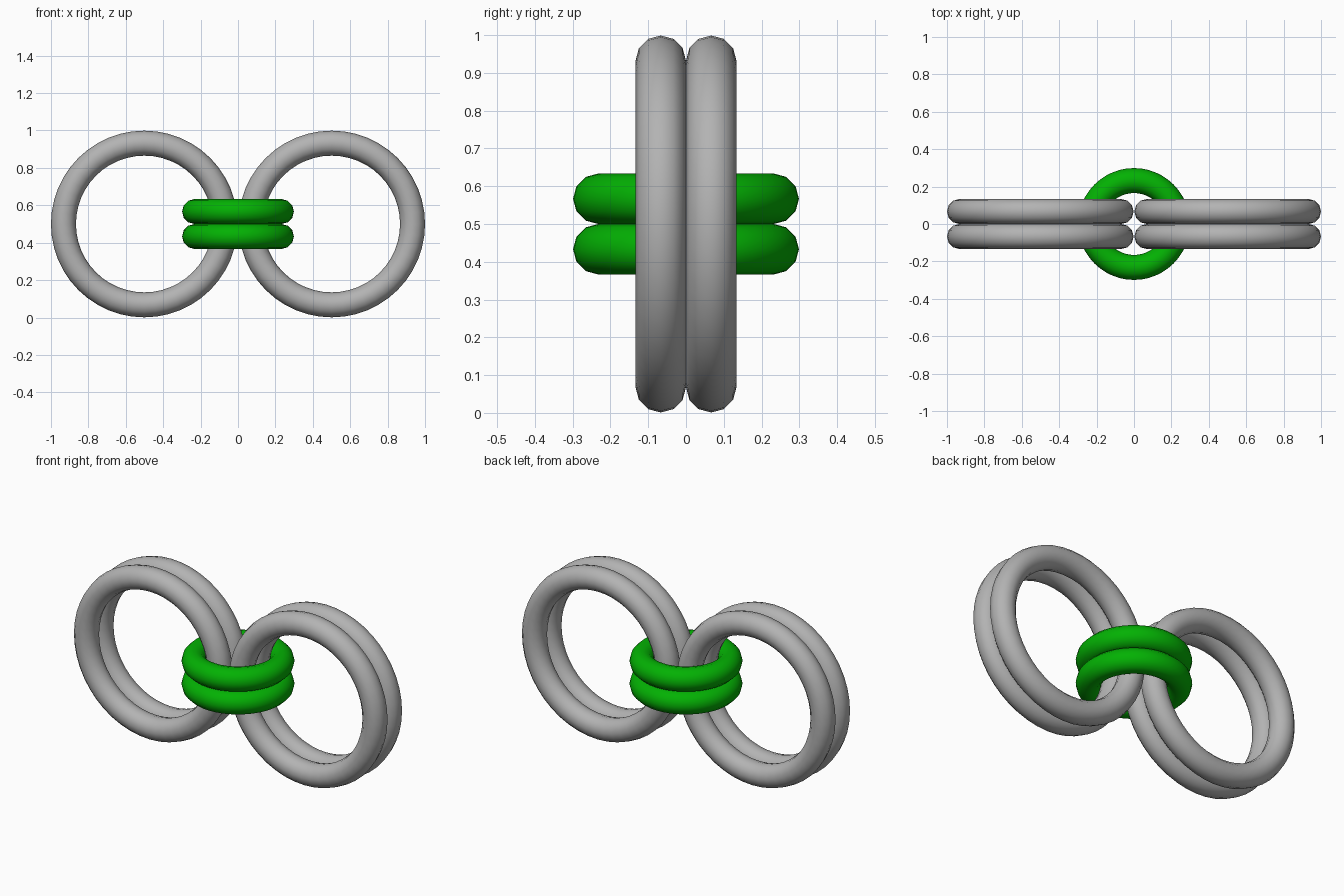
import bpy
from math import pi

if "Cube" in bpy.data.objects:
    bpy.data.objects.remove(bpy.data.objects["Cube"])

TUBE = 0.0668   # tube radius shared by every ring
MID_Z = 0.5


def material(name, color):
    mat = bpy.data.materials.new(name)
    mat.diffuse_color = color
    mat.use_nodes = True
    mat.node_tree.nodes["Principled BSDF"].inputs["Base Color"].default_value = mat.diffuse_color
    return mat


green = material("green", (0.001, 0.44, 0.001, 1))
grey = material("dark grey", (0.45, 0.45, 0.45, 1))


def ring(name, location, outer, mat, rotation=(0, 0, 0)):
    bpy.ops.mesh.primitive_torus_add(
        major_segments=48, minor_segments=12,
        major_radius=outer - TUBE, minor_radius=TUBE,
        location=location, rotation=rotation)
    obj = bpy.context.object
    obj.name = name
    bpy.ops.object.shade_smooth()
    obj.data.materials.append(mat)


# Large upright rings: a front and back pair on each side
for side, x in (("left", -0.501), ("right", 0.501)):
    for depth, y in (("front", -TUBE), ("back", TUBE)):
        ring(f"{side}_{depth}_ring", (x, y, MID_Z), 0.499, grey, (pi / 2, 0, 0))

# Small flat connecting rings, stacked in the middle
for level, dz in (("lower", -TUBE), ("upper", TUBE)):
    ring(f"{level}_connecting_ring", (0, 0, MID_Z + dz), 0.299, green)
